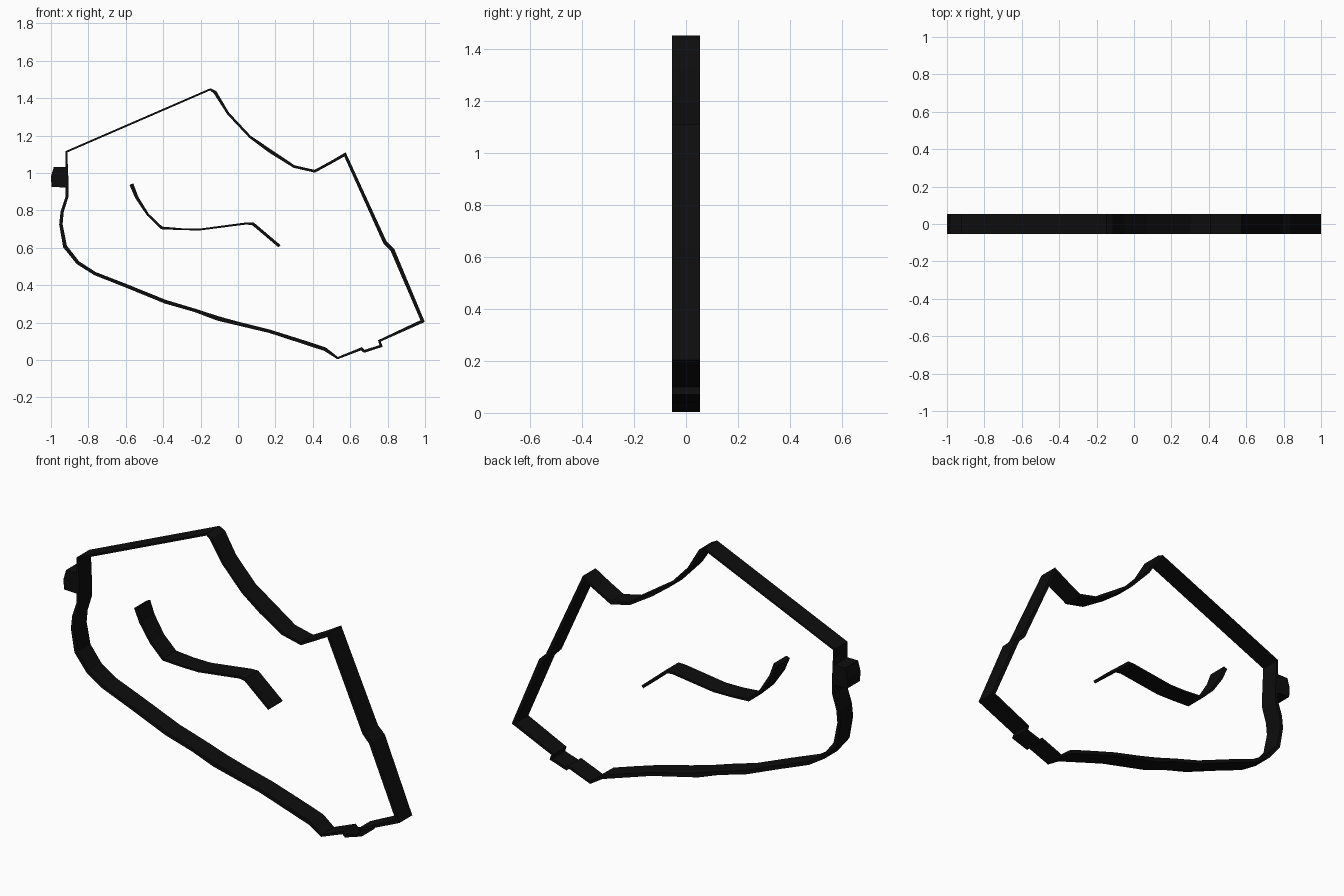
import bpy, bmesh
from mathutils import Vector

if "Cube" in bpy.data.objects:
    bpy.data.objects.remove(bpy.data.objects["Cube"])

Y0, Y1 = -0.054, 0.054

black = bpy.data.materials.new("black")
black.diffuse_color = (0.004, 0.004, 0.004, 1)
black.use_nodes = True
black.node_tree.nodes["Principled BSDF"].inputs["Base Color"].default_value = black.diffuse_color


def finish(name, bm):
    bmesh.ops.recalc_face_normals(bm, faces=bm.faces)
    mesh = bpy.data.meshes.new(name)
    bm.to_mesh(mesh)
    bm.free()
    mesh.materials.append(black)
    obj = bpy.data.objects.new(name, mesh)
    bpy.context.collection.objects.link(obj)
    return obj


def wall(name, path, closed):
    """Upright wall following (x, z, thickness) points, with mitred corners."""
    bm = bmesh.new()
    n = len(path)
    pts = [Vector(p[:2]) for p in path]
    rings = []
    for i, p in enumerate(pts):
        a = (p - pts[i - 1]).normalized() if closed or i > 0 else None
        b = (pts[(i + 1) % n] - p).normalized() if closed or i < n - 1 else None
        a, b = a or b, b or a
        na, nb = Vector((-a.y, a.x)), Vector((-b.y, b.x))
        m = (na + nb).normalized()
        off = m * path[i][2] / 2 / max(m.dot(na), 0.6)
        l, r = p + off, p - off
        rings.append([bm.verts.new((q.x, y, q.y))
                      for q, y in ((l, Y0), (r, Y0), (r, Y1), (l, Y1))])
    for i in range(n if closed else n - 1):
        r0, r1 = rings[i], rings[(i + 1) % n]
        for k in range(4):
            j = (k + 1) % 4
            bm.faces.new((r0[k], r0[j], r1[j], r1[k]))
    if not closed:
        bm.faces.new(rings[0])
        bm.faces.new(rings[-1])
    return finish(name, bm)


# Closed outer wall: top edge, right side, stepped corner, long lower curve, left side
top_right = [
    (-0.918, 1.113, .010), (-0.148, 1.447, .010), (-0.122, 1.43, .018),
    (-0.053, 1.318, .013), (0.064, 1.193, .013), (0.17, 1.118, .020),
    (0.30, 1.034, .014), (0.41, 1.009, .014), (0.495, 1.055, .014),
    (0.572, 1.099, .016), (0.786, 0.628, .020), (0.826, 0.588, .022),
    (0.987, 0.208, .018)]
stepped_corner = [
    (0.756, 0.102, .012), (0.765, 0.075, .014),
    (0.675, 0.046, .014), (0.660, 0.060, .014), (0.533, 0.010, .011)]
lower_left = [
    (0.465, 0.058, .020), (0.33, 0.102, .020), (0.17, 0.153, .018),
    (0.01, 0.192, .020), (-0.107, 0.222, .024), (-0.23, 0.265, .018),
    (-0.39, 0.312, .020), (-0.594, 0.395, .019), (-0.765, 0.462, .018),
    (-0.856, 0.52, .019), (-0.925, 0.607, .021), (-0.947, 0.725, .018),
    (-0.94, 0.794, .017), (-0.914, 0.874, .015), (-0.914, 0.96, .015)]
wall("outer_wall", top_right + stepped_corner + lower_left, True)

# Free-standing inner wall
wall("inner_wall", [
    (-0.570, 0.940, .022), (-0.542, 0.870, .018), (-0.482, 0.777, .013),
    (-0.408, 0.706, .014), (-0.30, 0.699, .010), (-0.20, 0.698, .010),
    (0.045, 0.730, .011), (0.080, 0.728, .016), (0.222, 0.608, .016)], False)

# Small block on the left side
bm = bmesh.new()
outline = [(-0.997, 0.925), (-0.912, 0.922), (-0.910, 1.032), (-0.985, 1.032), (-1.0, 0.98)]
face = bm.faces.new([bm.verts.new((x, Y0, z)) for x, z in outline])
ext = bmesh.ops.extrude_face_region(bm, geom=[face])
bmesh.ops.translate(bm, vec=(0, Y1 - Y0, 0),
                    verts=[v for v in ext["geom"] if isinstance(v, bmesh.types.BMVert)])
finish("side_block", bm)
